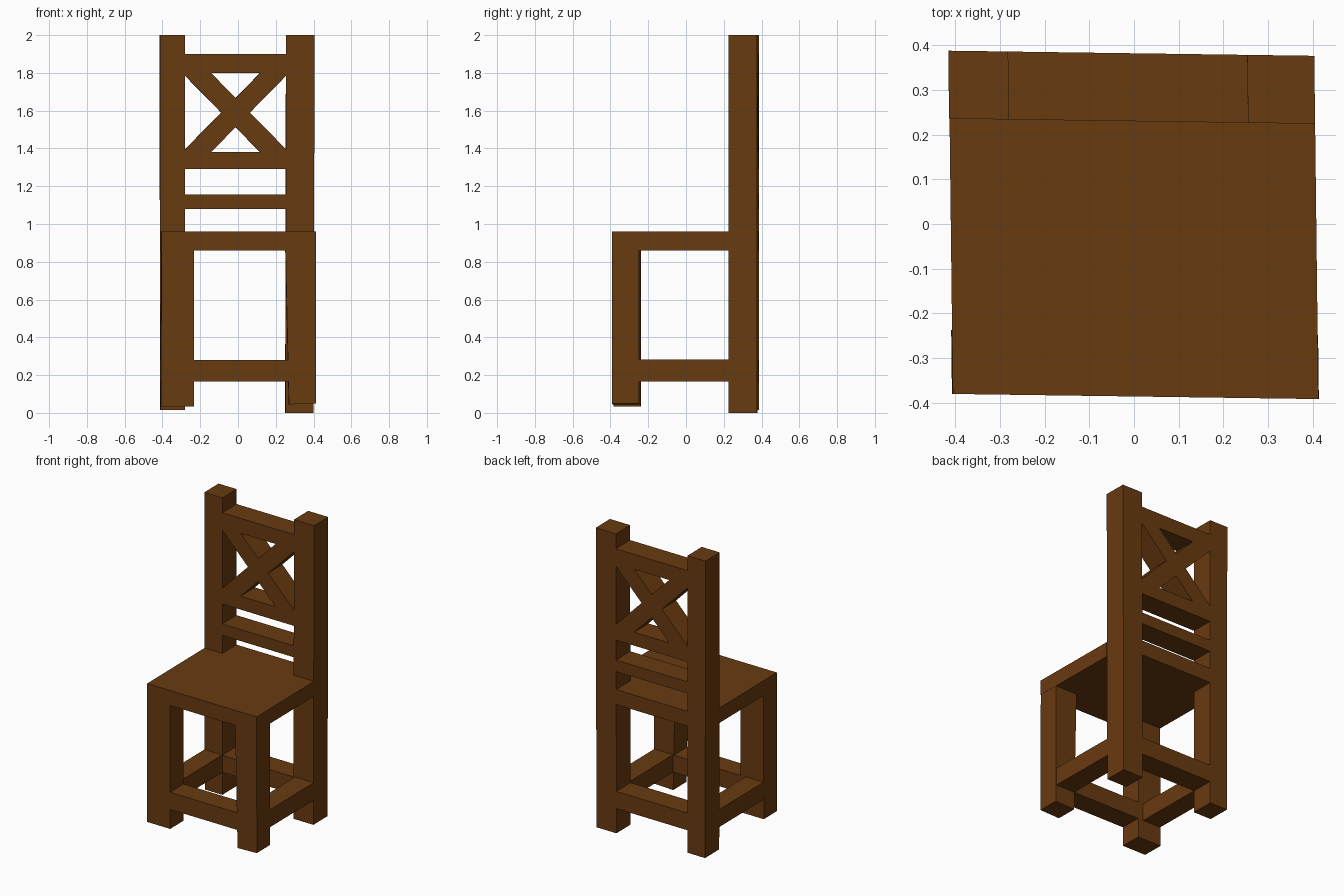
import bpy, bmesh

if "Cube" in bpy.data.objects:
    bpy.data.objects.remove(bpy.data.objects["Cube"])

wood = bpy.data.materials.new("brown_wood")
wood.diffuse_color = (0.14, 0.043, 0.005, 1)
wood.use_nodes = True
wood.node_tree.nodes["Principled BSDF"].inputs["Base Color"].default_value = wood.diffuse_color


def prism(name, profile, y0, y1):
    """Extrude an x-z outline from y0 to y1, with the slight hand-made skew."""
    bm = bmesh.new()
    face = bm.faces.new([bm.verts.new((x, y0, z)) for x, z in profile])
    ext = bmesh.ops.extrude_face_region(bm, geom=[face])
    for v in ext["geom"]:
        if isinstance(v, bmesh.types.BMVert):
            v.co.y = y1
    for v in bm.verts:
        x, y = v.co.x, v.co.y
        v.co.x, v.co.y = x - 0.012 * y, y - 0.014 * x
    bmesh.ops.recalc_face_normals(bm, faces=bm.faces)
    mesh = bpy.data.meshes.new(name)
    bm.to_mesh(mesh)
    bm.free()
    mesh.materials.append(wood)
    obj = bpy.data.objects.new(name, mesh)
    bpy.context.collection.objects.link(obj)
    return obj


def box(name, x0, x1, y0, y1, z0, z1):
    return prism(name, [(x0, z0), (x1, z0), (x1, z1), (x0, z1)], y0, y1)


FRONT, BACK = -0.386, 0.382
POST = 0.23    # front face of the back posts

# Seat slab, running back between the posts
box("seat", -0.41, 0.408, FRONT, POST, 0.86, 0.96)
box("seat_back_edge", -0.277, 0.258, POST, BACK, 0.86, 0.96)

# Full-height back posts and shorter front legs, slightly uneven
prism("back_post_left", [(-0.408, 0.015), (-0.277, 0.015), (-0.277, 2), (-0.411, 2)], POST, BACK)
prism("back_post_right", [(0.254, 0), (0.403, 0), (0.408, 2), (0.258, 2)], POST, BACK)
prism("front_leg_left", [(-0.412, 0.035), (-0.238, 0.035), (-0.238, 0.86), (-0.41, 0.86)], FRONT, -0.243)
prism("front_leg_right", [(0.265, 0.045), (0.409, 0.05), (0.407, 0.86), (0.247, 0.86)], FRONT, -0.243)

# Stretchers between the legs
box("front_stretcher", -0.238, 0.262, FRONT, -0.243, 0.165, 0.28)
box("back_stretcher", -0.277, 0.255, POST, BACK, 0.165, 0.28)
box("left_stretcher", -0.41, -0.277, -0.243, POST, 0.165, 0.282)
box("right_stretcher", 0.265, 0.405, -0.243, POST, 0.165, 0.282)

# Horizontal rails of the backrest
for name, z0, z1 in (("lower_rail", 1.08, 1.157), ("middle_rail", 1.29, 1.38), ("top_rail", 1.80, 1.90)):
    box(name, -0.277, 0.258, POST, BACK, z0, z1)

# Crossed braces, the second mirrored about the panel's centre
brace = [(-0.277, 1.785), (-0.277, 1.80), (-0.14, 1.80), (0.258, 1.395), (0.258, 1.38), (0.121, 1.38)]
prism("cross_brace_falling", brace, POST, BACK)
prism("cross_brace_rising", [(-0.019 - x, z) for x, z in brace], POST, BACK)
